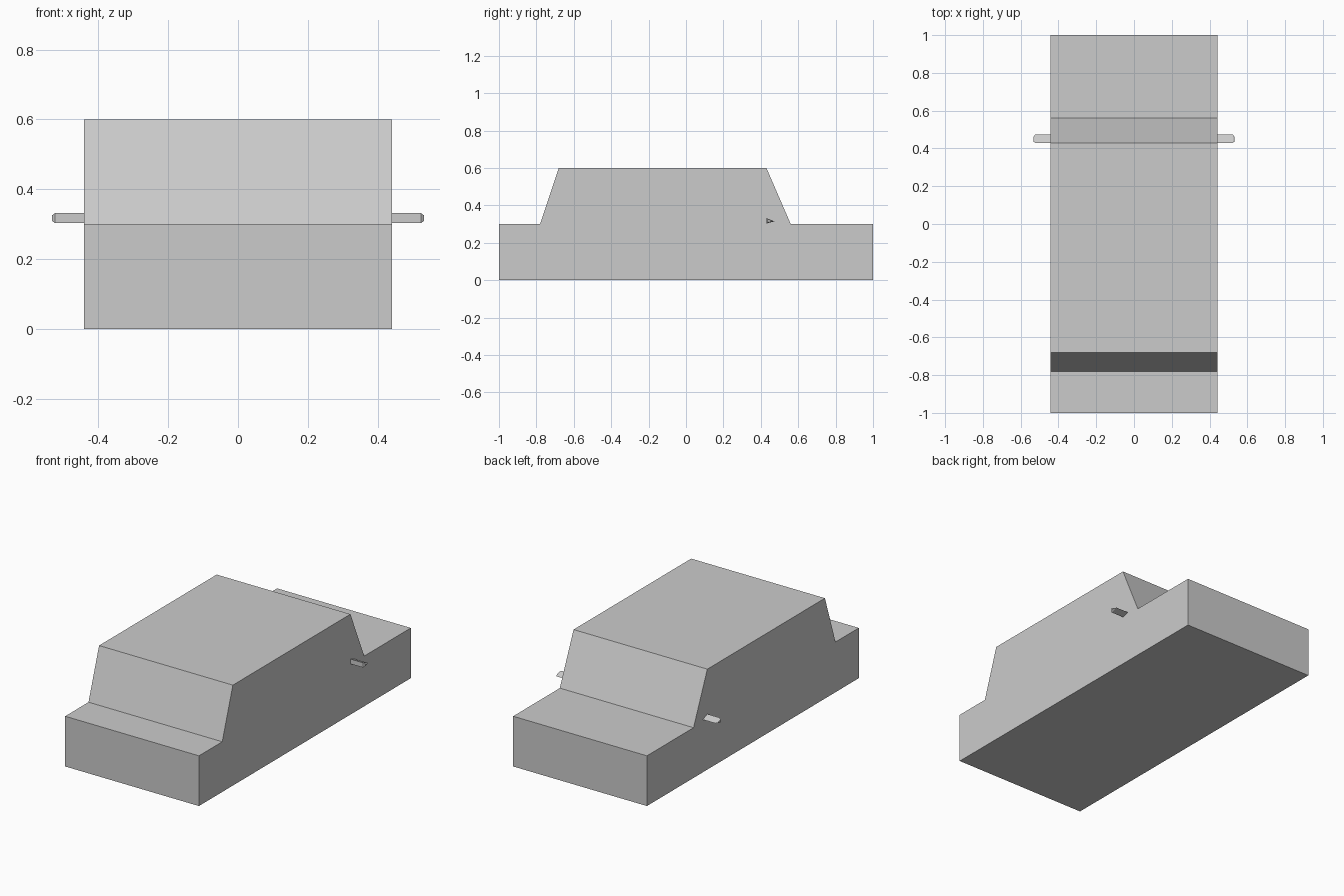
import bpy, bmesh
from mathutils import Vector

if "Cube" in bpy.data.objects:
    bpy.data.objects.remove(bpy.data.objects["Cube"])

HALF_WIDTH = 0.442


def loft(name, sections):
    """Skin a row of (x, [(y, z), ...]) cross-sections and cap both ends."""
    bm = bmesh.new()
    rings = [[bm.verts.new((x, y, z)) for y, z in pts] for x, pts in sections]
    for a, b in zip(rings, rings[1:]):
        for i in range(len(a)):
            j = (i + 1) % len(a)
            bm.faces.new((a[i], a[j], b[j], b[i]))
    bm.faces.new(rings[0])
    bm.faces.new(rings[-1])
    bmesh.ops.recalc_face_normals(bm, faces=bm.faces)
    mesh = bpy.data.meshes.new(name)
    bm.to_mesh(mesh)
    bm.free()
    obj = bpy.data.objects.new(name, mesh)
    bpy.context.collection.objects.link(obj)
    return obj


def shrink(pts, factor):
    """Scale a cross-section about its centre."""
    centre = sum((Vector(p) for p in pts), Vector((0, 0))) / len(pts)
    return [tuple(centre + (Vector(p) - centre) * factor) for p in pts]


# Car body: side profile with boot, cabin and bonnet
body = [(-1, 0), (1, 0), (1, 0.3), (0.56, 0.3), (0.43, 0.6),
        (-0.68, 0.6), (-0.78, 0.3), (-1, 0.3)]
loft("car_body", [(-HALF_WIDTH, body), (HALF_WIDTH, body)])

# Side mirrors: triangular prisms with a tapered outer end
mirror = [(0.43, 0.303), (0.473, 0.315), (0.43, 0.332)]
for side, label in ((1, "right"), (-1, "left")):
    loft(label + "_side_mirror", [(side * (HALF_WIDTH - 0.004), mirror),
                                  (side * 0.524, mirror),
                                  (side * 0.533, shrink(mirror, 0.55))])
